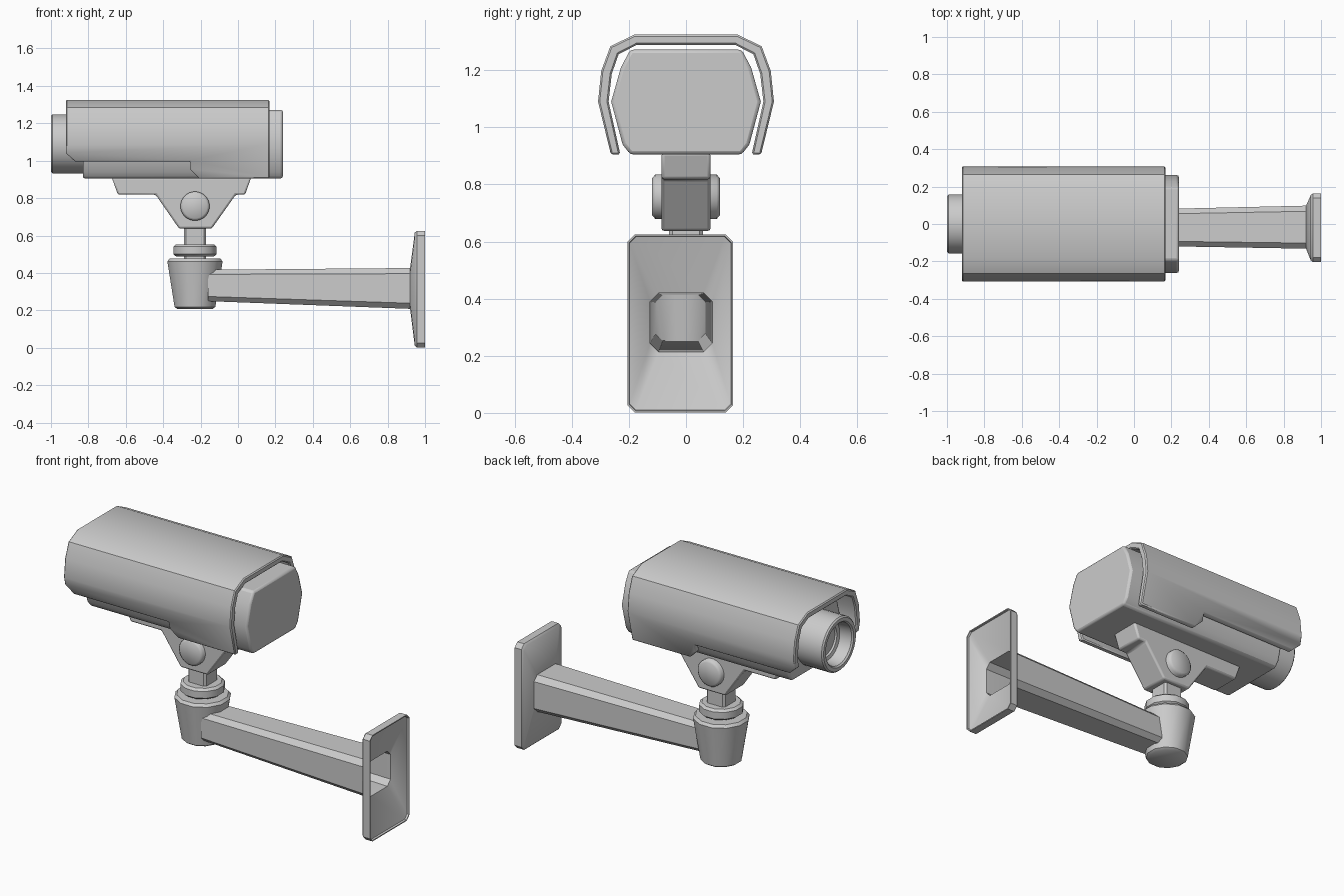
import bpy, bmesh, math
from mathutils import Vector

if "Cube" in bpy.data.objects:
    bpy.data.objects.remove(bpy.data.objects["Cube"])


def make(name, bm, bevel=0.0, segments=1, angle=35):
    """Turn a bmesh into a named object with an optional bevel and smooth shading."""
    bmesh.ops.recalc_face_normals(bm, faces=bm.faces)
    mesh = bpy.data.meshes.new(name)
    bm.to_mesh(mesh)
    bm.free()
    obj = bpy.data.objects.new(name, mesh)
    bpy.context.collection.objects.link(obj)
    if bevel:
        mod = obj.modifiers.new("bevel", 'BEVEL')
        mod.width, mod.segments = bevel, segments
        mod.limit_method, mod.angle_limit = 'ANGLE', math.radians(40)
    bpy.ops.object.select_all(action='DESELECT')
    obj.select_set(True)
    bpy.context.view_layer.objects.active = obj
    bpy.ops.object.shade_smooth_by_angle(angle=math.radians(angle))
    return obj


def loft(rings, caps=True, loop=False):
    """Skin between rings of equal point count."""
    bm = bmesh.new()
    vs = [[bm.verts.new(p) for p in ring] for ring in rings]
    pairs = list(zip(vs, vs[1:])) + ([(vs[-1], vs[0])] if loop else [])
    for a, b in pairs:
        for i in range(len(a)):
            j = (i + 1) % len(a)
            bm.faces.new((a[i], a[j], b[j], b[i]))
    if caps and not loop:
        bm.faces.new(vs[0])
        bm.faces.new(vs[-1])
    return bm


def prism_x(yz, x0, x1):
    return loft([[(x, y, z) for y, z in yz] for x in (x0, x1)])


def prism_y(xz, half):
    return loft([[(x, y, z) for x, z in xz] for y in (-half, half)])


def lathe(profile, centre, axis, sides):
    """Revolve (radius, distance along axis) pairs, closed at both ends."""
    rings = []
    for r, h in profile:
        ring = []
        for i in range(sides):
            t = 2 * math.pi * (i + 0.5) / sides
            a, b = r * math.cos(t), r * math.sin(t)
            p = {'x': (h, a, b), 'y': (a, h, b), 'z': (a, b, h)}[axis]
            ring.append(Vector(p) + Vector(centre))
        rings.append(ring)
    return loft(rings)


def mirrored(half):
    return half + [(-y, z) for y, z in reversed(half)]


def chamfered(x, y0, y1, z0, z1, c):
    """Rectangle with cut corners in the plane at x."""
    return [(x, y0 + c, z0), (x, y1 - c, z0), (x, y1, z0 + c), (x, y1, z1 - c),
            (x, y1 - c, z1), (x, y0 + c, z1), (x, y0, z1 - c), (x, y0, z0 + c)]


# Camera body, bulging sides
body = mirrored([(0.195, 0.905), (0.222, 0.94), (0.262, 1.09), (0.228, 1.21), (0.195, 1.272)])
make("camera_body", prism_x(body, -0.83, 0.24), 0.012, 2)

# Sun hood: open shell with a stepped lower edge
outer = [(0.263, 0.905), (0.308, 1.09), (0.297, 1.197), (0.265, 1.284), (0.18, 1.325)]
inner = [(0.23, 0.905), (0.271, 1.09), (0.26, 1.187), (0.236, 1.256), (0.172, 1.289)]
shell = (outer + [(-y, z) for y, z in reversed(outer)]
         + [(-y, z) for y, z in inner] + list(reversed(inner)))
hood = make("sun_hood", prism_x(shell, -0.92, 0.168))
cutter = make("hood_cutter", prism_y(
    [(-1.0, 0.85), (-1.0, 1.12), (-0.92, 1.04), (-0.87, 0.995), (-0.255, 0.995),
     (-0.255, 0.952), (-0.207, 0.904), (-0.15, 0.85)], 0.5))
cut = hood.modifiers.new("lower_edge", 'BOOLEAN')
cut.operation, cut.solver, cut.object = 'DIFFERENCE', 'EXACT', cutter
bpy.context.view_layer.objects.active = hood
bpy.ops.object.modifier_move_to_index(modifier="lower_edge", index=0)
bpy.ops.object.modifier_apply(modifier="lower_edge")
bpy.data.objects.remove(cutter)
edge = hood.modifiers.new("bevel", 'BEVEL')
edge.width, edge.segments = 0.006, 1
edge.limit_method, edge.angle_limit = 'ANGLE', math.radians(60)

# Lens barrel with recessed glass
make("lens_barrel", lathe([(0.158, -0.80), (0.158, -0.992), (0.15, -1.0), (0.13, -1.0),
                           (0.122, -0.992), (0.115, -0.92), (0.095, -0.915), (0.09, -0.905)],
                          (0, 0, 1.09), 'x', 32))

# Tilt bracket under the body
make("tilt_bracket", prism_y(
    [(-0.675, 0.91), (-0.642, 0.818), (-0.44, 0.818), (-0.315, 0.637), (-0.14, 0.637),
     (-0.012, 0.818), (0.038, 0.818), (0.07, 0.91)], 0.086), 0.01, 2)

# Pivot bolt through the bracket
make("pivot_bolt", lathe([(0.065, -0.119), (0.078, -0.108), (0.078, 0.108), (0.065, 0.119)],
                         (-0.23, 0, 0.757), 'y', 24), angle=50)

# Neck, collar and socket
c = (-0.23, 0, 0)
neck = [[(x - 0.23, y, z) for z, x, y in chamfered(h, -0.06, 0.06, -0.06, 0.06, 0.012)]
        for h in (0.46, 0.66)]
make("neck", loft(neck))
make("collar", lathe([(0.105, 0.488), (0.12, 0.5), (0.12, 0.54), (0.105, 0.552)], c, 'z', 12))
make("socket", lathe([(0.098, 0.208), (0.113, 0.218), (0.153, 0.462), (0.14, 0.477)], c, 'z', 12))

# Hollow arm and dished wall plate in one continuous skin
make("wall_arm", loft([
    chamfered(-0.15, -0.107, 0.067, 0.253, 0.412, 0.025),   # arm inside, far end
    chamfered(0.928, -0.126, 0.092, 0.214, 0.42, 0.03),     # arm inside, mouth
    chamfered(0.99, -0.197, 0.157, 0.010, 0.617, 0.022),    # dish of the plate
    chamfered(1.0, -0.199, 0.159, 0.007, 0.619, 0.022),
    chamfered(1.0, -0.204, 0.164, 0.001, 0.625, 0.025),     # rim
    chamfered(0.956, -0.204, 0.164, 0.001, 0.625, 0.025),
    chamfered(0.945, -0.194, 0.154, 0.011, 0.615, 0.025),
    chamfered(0.92, -0.132, 0.098, 0.208, 0.426, 0.03),     # root of the arm
    chamfered(-0.16, -0.113, 0.073, 0.249, 0.417, 0.025),   # arm outside, far end
], loop=True))
